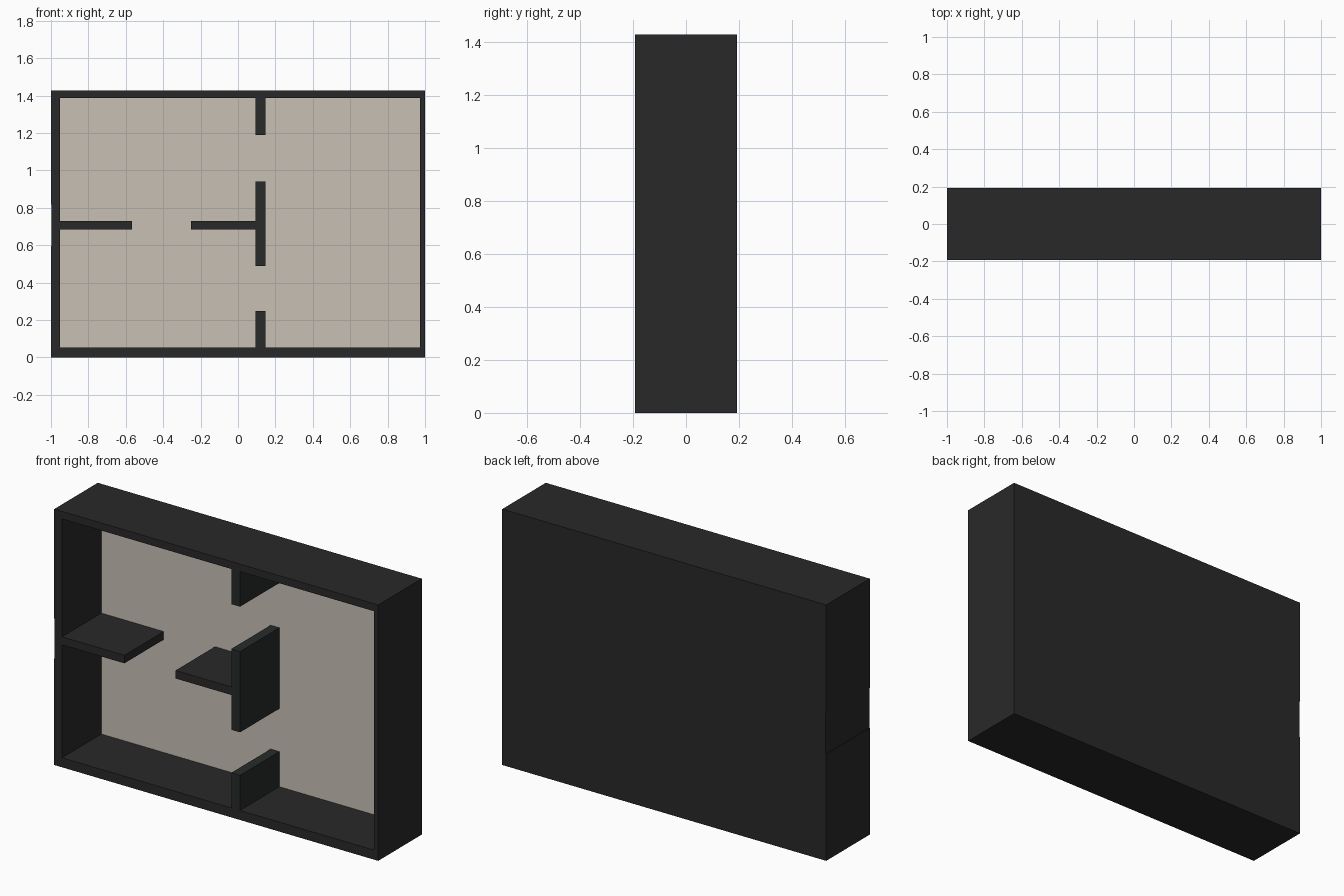
import bpy, bmesh

if "Cube" in bpy.data.objects:
    bpy.data.objects.remove(bpy.data.objects["Cube"])

FRONT, BACK, FLOOR = -0.192, 0.192, 0.155
HEIGHT = 1.428
LEFT_IN, RIGHT_IN, BOTTOM_IN, TOP_IN = -0.952, 0.974, 0.053, 1.386


def material(name, color):
    m = bpy.data.materials.new(name)
    m.diffuse_color = (*color, 1)
    m.use_nodes = True
    m.node_tree.nodes["Principled BSDF"].inputs["Base Color"].default_value = m.diffuse_color
    return m


dark = material("dark_wall", (0.022, 0.022, 0.022))
green_dark = material("dark_partition", (0.020, 0.024, 0.022))
beige = material("beige_floor", (0.58, 0.53, 0.46))


def finish(name, bm, mat):
    bmesh.ops.recalc_face_normals(bm, faces=bm.faces)
    mesh = bpy.data.meshes.new(name)
    bm.to_mesh(mesh)
    bm.free()
    mesh.materials.append(mat)
    obj = bpy.data.objects.new(name, mesh)
    bpy.context.collection.objects.link(obj)
    return obj


def box(name, x0, x1, z0, z1, mat, y0=FRONT, y1=FLOOR):
    bm = bmesh.new()
    bmesh.ops.create_cube(bm, size=1)
    bmesh.ops.scale(bm, vec=(x1 - x0, y1 - y0, z1 - z0), verts=bm.verts)
    bmesh.ops.translate(bm, verts=bm.verts,
                        vec=((x0 + x1) / 2, (y0 + y1) / 2, (z0 + z1) / 2))
    return finish(name, bm, mat)


# Outer shell: an open tray, with a very shallow entrance recess in the left wall
D0, D1, RECESS = 0.595, 0.818, -0.997
outer = [(-1, 0), (1, 0), (1, HEIGHT), (-1, HEIGHT),
         (-1, D1), (RECESS, D1), (RECESS, D0), (-1, D0)]
inner = [(LEFT_IN, BOTTOM_IN), (RIGHT_IN, BOTTOM_IN), (RIGHT_IN, TOP_IN), (LEFT_IN, TOP_IN),
         (LEFT_IN, D1 + 0.01), (LEFT_IN, D1), (LEFT_IN, D0), (LEFT_IN, D0 - 0.01)]
bm = bmesh.new()
loops = [[bm.verts.new((x, y, z)) for x, z in pts]
         for pts, y in ((outer, BACK), (outer, FRONT), (inner, FRONT), (inner, FLOOR + 0.004))]
for a, b in zip(loops, loops[1:]):
    for i in range(len(a)):
        j = (i + 1) % len(a)
        bm.faces.new((a[i], a[j], b[j], b[i]))
bm.faces.new(loops[0])
bm.faces.new(loops[-1])
finish("outer_walls", bm, dark)

# Beige floor sheet lining the tray
box("floor", LEFT_IN, RIGHT_IN, BOTTOM_IN, TOP_IN, beige, FLOOR, FLOOR + 0.004)

# Long partition, broken by two doorways
for name, z0, z1 in (("partition_lower", BOTTOM_IN, 0.249),
                     ("partition_middle", 0.489, 0.94),
                     ("partition_upper", 1.19, TOP_IN)):
    box(name, 0.093, 0.147, z0, z1, green_dark)

# Cross partition, broken by one doorway
for name, x0, x1 in (("cross_wall_left", LEFT_IN, -0.567),
                     ("cross_wall_right", -0.251, 0.093)):
    box(name, x0, x1, 0.683, 0.728, dark)
